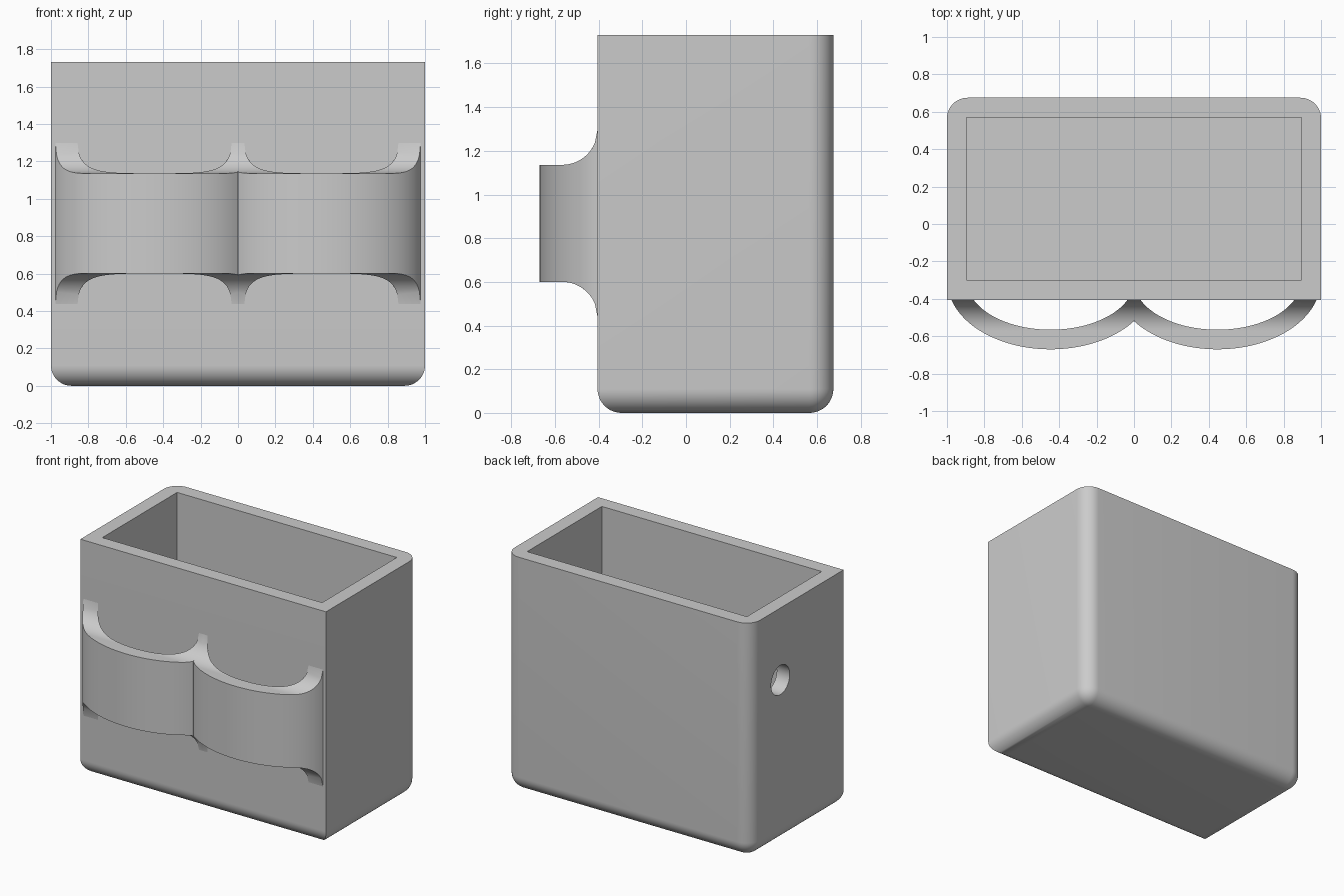
import bpy, bmesh, math
from mathutils import Matrix, Vector

if "Cube" in bpy.data.objects:
    bpy.data.objects.remove(bpy.data.objects["Cube"])

FRONT, BACK, TOP, WALL = -0.405, 0.675, 1.73, 0.105

grey = bpy.data.materials.new("plain grey")
grey.use_nodes = True
COLOUR = (0.6, 0.6, 0.6, 1)
grey.diffuse_color = COLOUR
grey.node_tree.nodes["Principled BSDF"].inputs["Base Color"].default_value = COLOUR


def make_object(name, bm):
    bmesh.ops.recalc_face_normals(bm, faces=bm.faces)
    mesh = bpy.data.meshes.new(name)
    bm.to_mesh(mesh)
    bm.free()
    mesh.materials.append(grey)
    obj = bpy.data.objects.new(name, mesh)
    bpy.context.collection.objects.link(obj)
    return obj


def box(low, high):
    low, high = Vector(low), Vector(high)
    bm = bmesh.new()
    matrix = Matrix.Translation((low + high) / 2) @ Matrix.Diagonal((*(high - low), 1))
    bmesh.ops.create_cube(bm, size=1, matrix=matrix)
    return bm


def activate(obj):
    bpy.ops.object.select_all(action="DESELECT")
    obj.select_set(True)
    bpy.context.view_layer.objects.active = obj


def cut(obj, cutter):
    mod = obj.modifiers.new("cut", "BOOLEAN")
    mod.operation, mod.solver, mod.object = "DIFFERENCE", "EXACT", cutter
    activate(obj)
    bpy.ops.object.modifier_apply(modifier=mod.name)
    bpy.data.objects.remove(cutter)


# Case: rounded along the bottom and the two back uprights, sharp at the front
bm = box((-1, FRONT, 0), (1, BACK, TOP))
rounded = [e for e in bm.edges
           if all(v.co.z < 0.01 for v in e.verts)
           or (all(v.co.y > 0.5 for v in e.verts)
               and abs(e.verts[0].co.z - e.verts[1].co.z) > 1)]
bmesh.ops.bevel(bm, geom=rounded, offset=0.11, segments=12, profile=0.5, affect="EDGES")
case = make_object("case", bm)

# Hollow inside
cut(case, make_object("cavity_cutter", box((WALL - 1, FRONT + WALL, WALL),
                                           (1 - WALL, BACK - WALL, TOP + 0.5))))

# Round hole through one side wall
bm = bmesh.new()
bmesh.ops.create_cone(bm, cap_ends=True, segments=48, radius1=0.108, radius2=0.108, depth=0.3,
                      matrix=Matrix.Translation((-1, 0.33, 1.2)) @ Matrix.Rotation(math.pi / 2, 4, "Y"))
cut(case, make_object("hole_cutter", bm))

# Front loop: elliptical band whose height flares where it meets the case
CENTRE_X, CENTRE_Y, MID_Z = 0.446, -0.303, 0.868
HALF, FLARE, FLARE_Y = 0.268, 0.162, -0.567
ARC, ACROSS = 72, 10


def half_height(y):
    run = min(max(y - FLARE_Y, 0), FLARE)
    return HALF + FLARE - math.sqrt(FLARE ** 2 - run ** 2)


def ellipse_point(a, b, s):
    start = math.asin((CENTRE_Y - FRONT) / b)
    t = start + (math.pi - 2 * start) * s
    return Vector((max(0, CENTRE_X + a * math.cos(t)), CENTRE_Y - b * math.sin(t)))


bm = bmesh.new()
tops, bottoms = [], []
for i in range(ARC + 1):
    inner = ellipse_point(0.447, 0.262, i / ARC)
    outer = ellipse_point(0.552, 0.367, i / ARC)
    points = [inner.lerp(outer, j / ACROSS) for j in range(ACROSS + 1)]
    tops.append([bm.verts.new((p.x, p.y, MID_Z + half_height(p.y))) for p in points])
    bottoms.append([bm.verts.new((p.x, p.y, MID_Z - half_height(p.y))) for p in points])
for i in range(ARC):
    for rows in (tops, bottoms):
        for j in range(ACROSS):
            bm.faces.new((rows[i][j], rows[i + 1][j], rows[i + 1][j + 1], rows[i][j + 1]))
    for j in (0, ACROSS):
        # No wall on the centre plane, where the two loops join
        if max(tops[i][j].co.x, tops[i + 1][j].co.x) > 0:
            bm.faces.new((tops[i][j], tops[i + 1][j], bottoms[i + 1][j], bottoms[i][j]))
loops = make_object("front_loops", bm)
mirror = loops.modifiers.new("mirror", "MIRROR")
mirror.use_axis[0] = True
activate(loops)
bpy.ops.object.modifier_apply(modifier=mirror.name)

for obj in (case, loops):
    activate(obj)
    bpy.ops.object.shade_smooth_by_angle(angle=math.radians(30))
